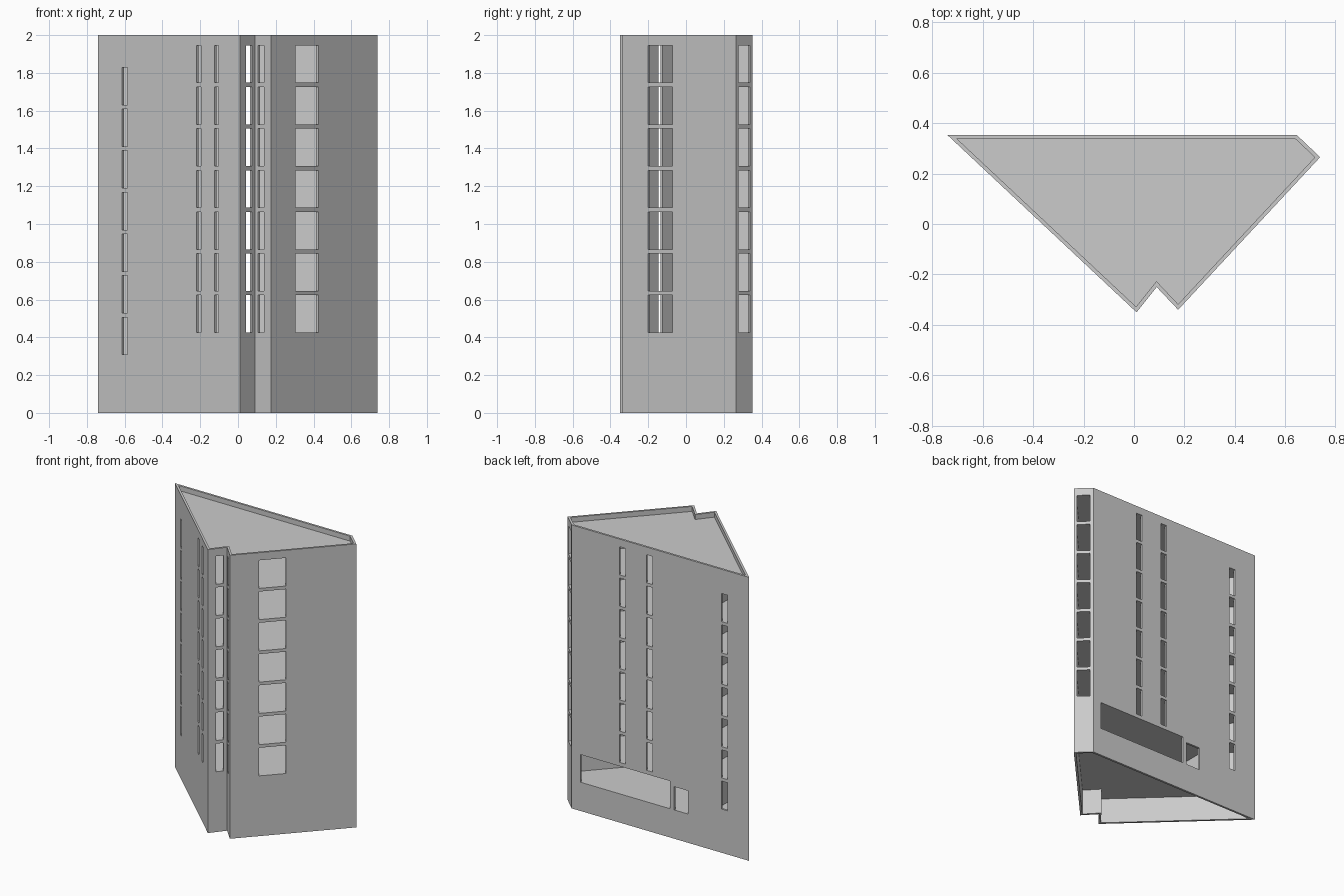
import bpy, bmesh, math
from mathutils import Vector

if "Cube" in bpy.data.objects:
    bpy.data.objects.remove(bpy.data.objects["Cube"])

OUT = [(-0.74, 0.353), (0.645, 0.353), (0.738, 0.265), (0.175, -0.34), (0.09, -0.25), (0.01, -0.35)]
T = 0.015            # wall thickness
PITCH, WIN = 0.2205, 0.198
SPLIT = -0.36        # stairwell partition

mat = bpy.data.materials.new("light_grey")
mat.diffuse_color = (0.6, 0.6, 0.6, 1)
mat.use_nodes = True
mat.node_tree.nodes["Principled BSDF"].inputs["Base Color"].default_value = mat.diffuse_color


def inset(pts, d):
    """Offset a clockwise outline inward, with mitred corners."""
    res = []
    for i, p in enumerate(pts):
        a, b, c = Vector(pts[i - 1]), Vector(p), Vector(pts[(i + 1) % len(pts)])
        u, v = (b - a).normalized(), (c - b).normalized()
        n1, n2 = Vector((u.y, -u.x)), Vector((v.y, -v.x))
        m = b + (n1 + n2) * d / (1 + n1.dot(n2))
        res.append((m.x, m.y))
    return res


def finish(name, bm):
    bmesh.ops.recalc_face_normals(bm, faces=bm.faces)
    me = bpy.data.meshes.new(name)
    bm.to_mesh(me)
    bm.free()
    me.materials.append(mat)
    ob = bpy.data.objects.new(name, me)
    bpy.context.collection.objects.link(ob)
    return ob


def slab(name, z0, z1, side=0):
    """Floor plate inside the walls; side -1 / 1 keeps stairwell / main part."""
    bm = bmesh.new()
    f = bm.faces.new([bm.verts.new((x, y, z0)) for x, y in inset(OUT, T)])
    r = bmesh.ops.extrude_face_region(bm, geom=[f])
    for v in r["geom"]:
        if isinstance(v, bmesh.types.BMVert):
            v.co.z = z1
    if side:
        bmesh.ops.bisect_plane(bm, geom=bm.verts[:] + bm.edges[:] + bm.faces[:], dist=1e-5,
                               plane_co=(SPLIT, 0, 0), plane_no=(-side, 0, 0), clear_outer=True)
        bmesh.ops.holes_fill(bm, edges=[e for e in bm.edges if e.is_boundary])
    return finish(name, bm)


# outer walls: a mitred ring, open at top and bottom
bm = bmesh.new()
n = len(OUT)
rings = [[bm.verts.new((x, y, z)) for x, y in pts]
         for pts, z in ((OUT, 0), (OUT, 2), (inset(OUT, T), 2), (inset(OUT, T), 0))]
for k in range(4):
    a, b = rings[k], rings[(k + 1) % 4]
    for i in range(n):
        j = (i + 1) % n
        bm.faces.new((a[i], a[j], b[j], b[i]))
walls = finish("outer_walls", bm)

# window and entrance openings
cut = bmesh.new()


def opening(wall, x0, x1, z0, z1):
    """Box through one wall, between two x positions on its outer line."""
    a, b = Vector(OUT[wall]), Vector(OUT[(wall + 1) % n])
    u = (b - a).normalized()
    nrm = Vector((u.y, -u.x))
    p, q = (a + (b - a) * ((x - a.x) / (b.x - a.x)) for x in (x0, x1))
    vs = []
    for z in (z0, z1):
        for c in (p - nrm * 0.01, q - nrm * 0.01, q + nrm * (T + 0.005), p + nrm * (T + 0.005)):
            vs.append(cut.verts.new((c.x, c.y, z)))
    for f in ((0, 1, 2, 3), (4, 5, 6, 7), (0, 1, 5, 4), (1, 2, 6, 5), (2, 3, 7, 6), (3, 0, 4, 7)):
        cut.faces.new([vs[i] for i in f])


COLUMNS = [(0, 0.226, 0.273, 0.425), (0, 0.016, 0.063, 0.425), (0, -0.57, -0.523, 0.308),
           (1, 0.66, 0.723, 0.425), (2, 0.305, 0.425, 0.425), (3, 0.105, 0.137, 0.425),
           (4, 0.043, 0.075, 0.425), (5, -0.125, -0.102, 0.425), (5, -0.22, -0.197, 0.425),
           (5, -0.615, -0.585, 0.308)]
for wall, x0, x1, z0 in COLUMNS:
    for k in range(7):
        opening(wall, x0, x1, z0 + k * PITCH, z0 + k * PITCH + WIN)
opening(0, -0.124, 0.578, 0.203, 0.398)    # wide entrance
opening(0, -0.264, -0.155, 0.203, 0.367)   # side door

cutter = finish("opening_cutter", cut)
cutter.hide_render = True
mod = walls.modifiers.new("openings", "BOOLEAN")
mod.operation, mod.solver, mod.object = "DIFFERENCE", "EXACT", cutter
bpy.context.view_layer.objects.active = walls
bpy.ops.object.modifier_apply(modifier=mod.name)
bpy.data.objects.remove(cutter)

# floors, stair landings at half levels, and roof
slab("ground_floor", 0.18, 0.203)
for k in range(7):
    z = 0.425 + k * PITCH
    slab("floor_%d" % (k + 1), z - 0.0225, z, 1)
    z = 0.308 + (k + 1) * PITCH
    slab("stair_landing_%d" % (k + 1), z - 0.0225, z, -1)
slab("roof", 1.946, 1.965)

# partition between the stairwell and the main rooms
bm = bmesh.new()
bmesh.ops.create_cube(bm, size=1)
for v in bm.verts:
    v.co = (SPLIT + v.co.x * 0.015, 0.172 + v.co.y * 0.33, 1.0745 + v.co.z * 1.743)
finish("stair_partition", bm)
